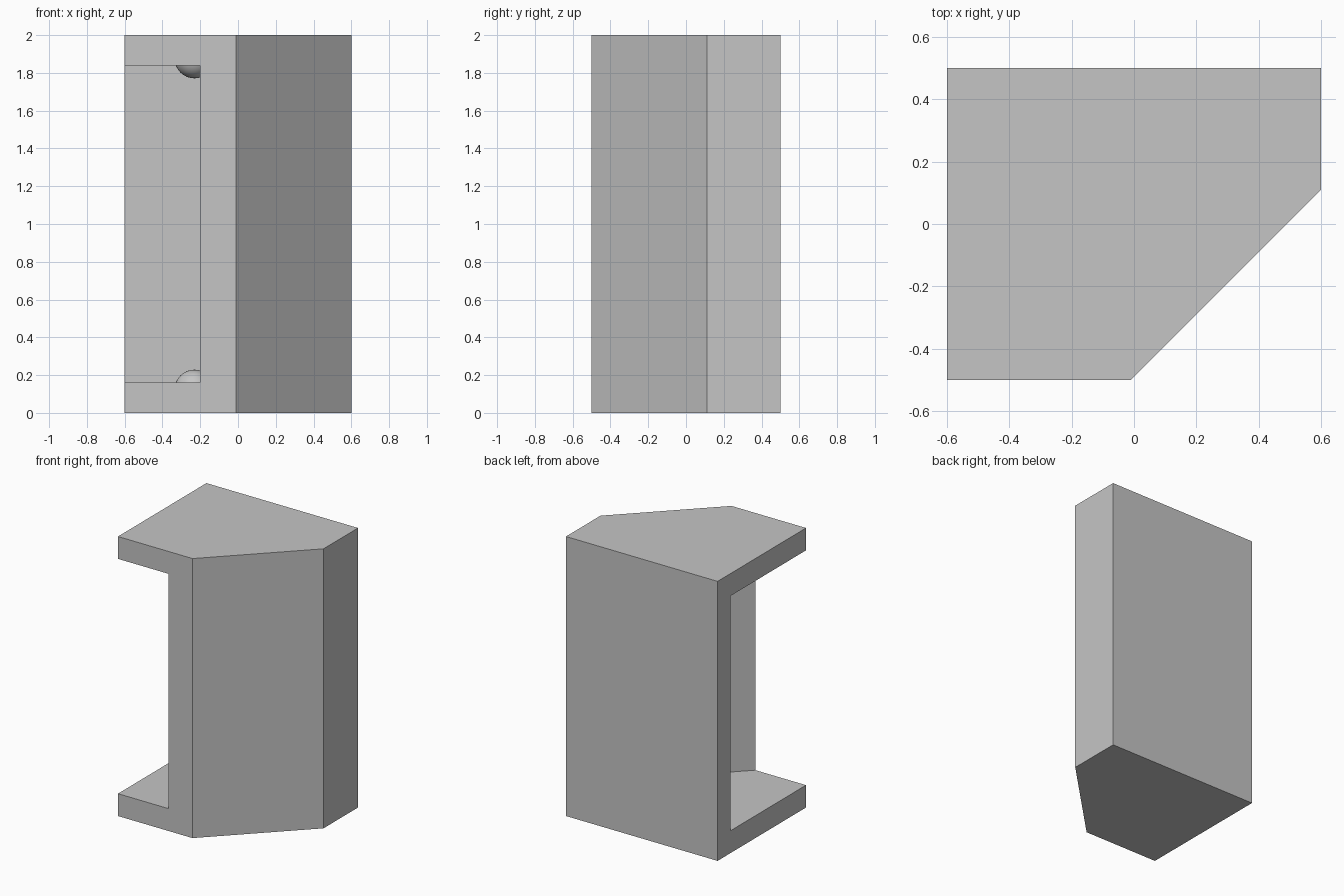
import bpy
import bmesh
from math import radians

cube = bpy.data.objects.get("Cube")
if cube:
    bpy.data.objects.remove(cube, do_unlink=True)

HEIGHT = 2.0
PLATE = 0.16      # thickness of the top and bottom plates

grey = bpy.data.materials.new("light_grey")
grey.use_nodes = True
grey.diffuse_color = (0.56, 0.56, 0.56, 1)
grey.node_tree.nodes["Principled BSDF"].inputs["Base Color"].default_value = (0.56, 0.56, 0.56, 1)


def prism(name, outline, z0, z1):
    """Extrude a plan outline from z0 up to z1."""
    bm = bmesh.new()
    base = bm.faces.new([bm.verts.new((x, y, z0)) for x, y in outline])
    top = bmesh.ops.extrude_face_region(bm, geom=[base])["geom"]
    moved = [v for v in top if isinstance(v, bmesh.types.BMVert)]
    bmesh.ops.translate(bm, verts=moved, vec=(0, 0, z1 - z0))
    bmesh.ops.recalc_face_normals(bm, faces=bm.faces)
    mesh = bpy.data.meshes.new(name)
    bm.to_mesh(mesh)
    bm.free()
    mesh.materials.append(grey)
    obj = bpy.data.objects.new(name, mesh)
    bpy.context.collection.objects.link(obj)
    return obj


# Housing: a box with one chamfered corner
housing = prism("housing", [(-0.6, -0.5), (-0.01, -0.5), (0.6, 0.11), (0.6, 0.5), (-0.6, 0.5)],
                0, HEIGHT)

# Cavity open to the side and part of the front, following the chamfer inside
cutter = prism("cavity_cutter", [(-0.7, -0.6), (-0.3, -0.6), (0.45, 0.15), (0.45, 0.354), (-0.7, 0.354)],
               PLATE, HEIGHT - PLATE)
cutter.hide_render = True
cut = housing.modifiers.new("cavity", "BOOLEAN")
cut.operation = "DIFFERENCE"
cut.solver = "EXACT"
cut.object = cutter
bpy.context.view_layer.objects.active = housing
bpy.ops.object.modifier_apply(modifier=cut.name)
bpy.data.objects.remove(cutter, do_unlink=True)

# Round knobs half sunk in the floor and ceiling of the cavity
for name, z in (("lower_knob", 0.123), ("upper_knob", HEIGHT - 0.123)):
    bpy.ops.mesh.primitive_uv_sphere_add(segments=32, ring_count=16, radius=0.106,
                                         location=(-0.23, 0, z))
    knob = bpy.context.object
    knob.name = name
    knob.data.materials.append(grey)
    bpy.ops.object.shade_smooth_by_angle(angle=radians(30))
